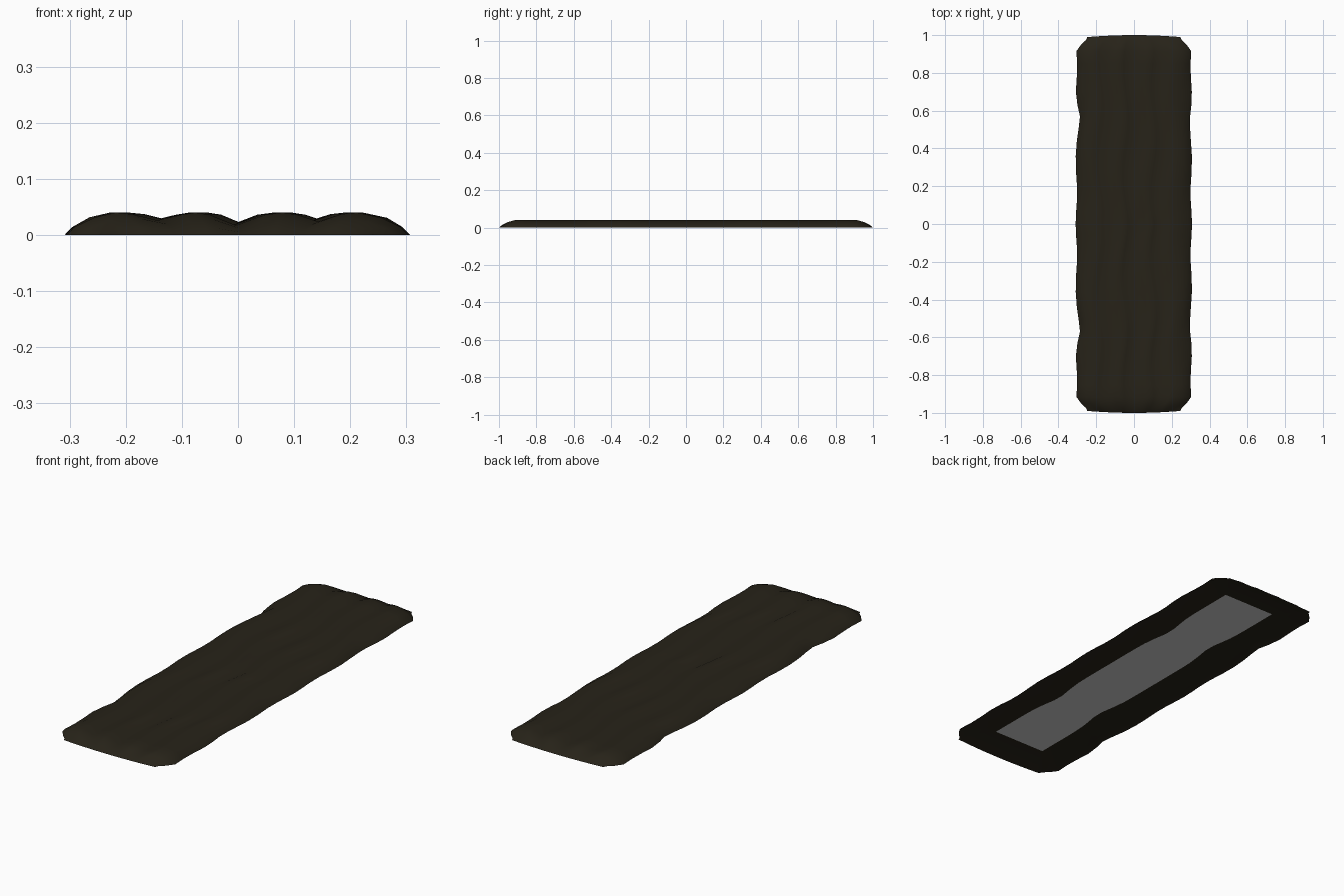
import bpy, bmesh
from math import sin, cos, exp, pi

if "Cube" in bpy.data.objects:
    bpy.data.objects.remove(bpy.data.objects["Cube"])

# cross-section (x, z): four ridges with three grooves
PROFILE = [(-.305, 0), (-.292, .014), (-.25, .0315), (-.212, .04), (-.182, .037), (-.137, .026),
           (-.095, .036), (-.07, .04), (-.045, .036), (0, .017), (.05, .036), (.08, .04),
           (.105, .036), (.14, .024), (.18, .037), (.207, .04), (.25, .0305), (.288, .015), (.303, 0)]

# half-length stations: y, width factor, height factor
HALF = [(0, 1, 1), (.06, 1, 1), (.12, 1, 1), (.2, 1, 1), (.28, 1, 1), (.36, 1, 1), (.44, 1, 1),
        (.51, 1, 1), (.57, 1, 1), (.63, 1, 1), (.7, 1, 1), (.78, 1, 1), (.85, 1, 1),
        (.915, 1, 1), (.95, .91, .76), (.985, .82, .33), (1, .8, 0)]
STATIONS = [(-y, w, h) for y, w, h in reversed(HALF[1:])] + HALF


def wander(x, y):
    """Sideways drift of the folds, mirrored front to back."""
    y = abs(y)
    if abs(x) > .28:
        notch = exp(-((y - .57) / .07) ** 2)
        return (-.005 if x > 0 else .018) * notch \
            + (.004 if x > 0 else -.004) * cos(y * 6 * pi)
    return .016 * sin(y * 3.4 * pi + x * 7 + 2.2) * (1 - y ** 6)


def make_object(name, bm, color=None):
    mesh = bpy.data.meshes.new(name)
    bm.to_mesh(mesh)
    bm.free()
    obj = bpy.data.objects.new(name, mesh)
    bpy.context.collection.objects.link(obj)
    if color:
        mat = bpy.data.materials.new(name + "_material")
        mat.diffuse_color = color
        mat.use_nodes = True
        mat.node_tree.nodes["Principled BSDF"].inputs["Base Color"].default_value = mat.diffuse_color
        mesh.materials.append(mat)
    return obj


# rumpled top sheet
bm = bmesh.new()
rows = []
for y, w, h in STATIONS:
    row = []
    for x, z in PROFILE:
        yy = y
        if abs(y) > .96:
            yy -= (.01 if y > 0 else -.01) * (x / .3) ** 2
        row.append(bm.verts.new(((x + wander(x, y)) * w, yy, z * h)))
    rows.append(row)
for a, b in zip(rows, rows[1:]):
    for i in range(len(a) - 1):
        bm.faces.new((a[i], a[i + 1], b[i + 1], b[i]))

# border turned under: it rises from the rim to a shallow recess
loop = rows[0] + [r[-1] for r in rows[1:-1]] + rows[-1][::-1] + [r[0] for r in rows[-2:0:-1]]
n = len(loop)


def inner_point(co):
    pinch = .022 * exp(-((abs(co.y) - .47) / .12) ** 2)
    half = .142 - pinch
    return (max(-half, min(half, co.x * .6)), max(-.84, min(.84, co.y * .86)), .014)


middle = [bm.verts.new((v.co.x * .8, v.co.y * .93, .013)) for v in loop]
inner = [bm.verts.new(inner_point(v.co)) for v in loop]
for outer_ring, inner_ring in ((loop, middle), (middle, inner)):
    for i in range(n):
        j = (i + 1) % n
        bm.faces.new((outer_ring[j], outer_ring[i], inner_ring[i], inner_ring[j]))
inner_points = [v.co.copy() for v in inner]
bmesh.ops.remove_doubles(bm, verts=bm.verts[:], dist=.0001)
rug = make_object("rug_cover", bm, (.02, .0165, .0095, 1))

# plain panel showing in the middle of the underside
bm = bmesh.new()
points = [p for i, p in enumerate(inner_points) if (p - inner_points[i - 1]).length > .0005]
bm.faces.new([bm.verts.new(p) for p in reversed(points)])
make_object("underside_panel", bm)

# smooth folds, crisp outer rim
bpy.ops.object.select_all(action='DESELECT')
rug.select_set(True)
bpy.context.view_layer.objects.active = rug
bpy.ops.object.shade_smooth_by_angle(angle=1.0)
